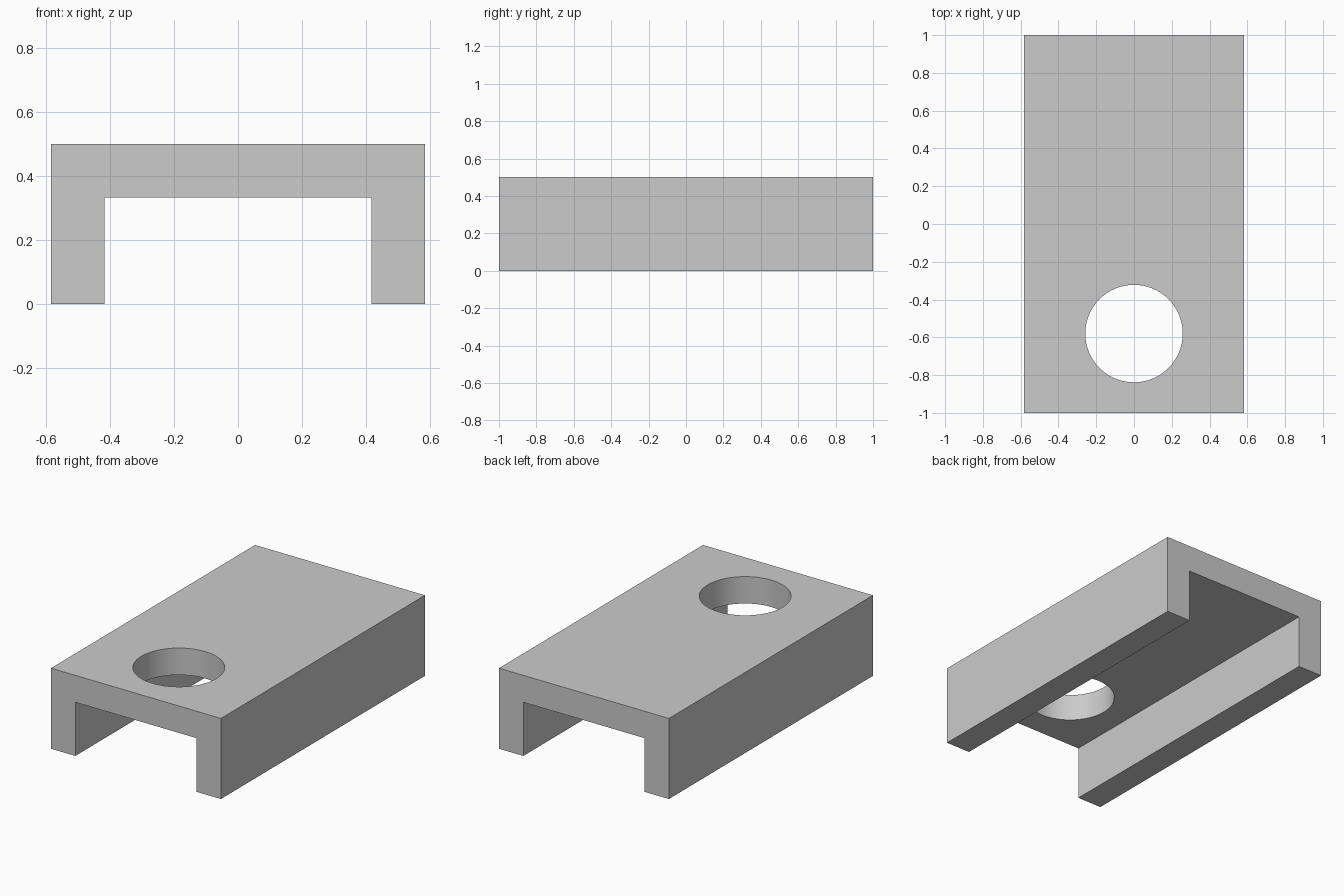
import bpy
import bmesh
from mathutils import Vector

default = bpy.data.objects.get("Cube")
if default:
    bpy.data.objects.remove(default, do_unlink=True)

HALF_WIDTH, HEIGHT, LENGTH = 0.583, 0.5, 2.0
WALL = 0.167
HOLE_Y, HOLE_RADIUS = -0.58, 0.258

# Plain grey material
grey = bpy.data.materials.new("plain grey")
grey.use_nodes = True
colour = (0.6, 0.6, 0.6, 1)
grey.diffuse_color = colour
grey.node_tree.nodes["Principled BSDF"].inputs["Base Color"].default_value = colour

# Channel: U-shaped profile extruded along y
inner, ceiling = HALF_WIDTH - WALL, HEIGHT - WALL
half = [(HALF_WIDTH, HEIGHT), (HALF_WIDTH, 0), (inner, 0), (inner, ceiling)]
profile = half + [(-x, z) for x, z in reversed(half)]

bm = bmesh.new()
face = bm.faces.new([bm.verts.new((x, -LENGTH / 2, z)) for x, z in profile])
extruded = bmesh.ops.extrude_face_region(bm, geom=[face])["geom"]
bmesh.ops.translate(bm, vec=Vector((0, LENGTH, 0)),
                    verts=[v for v in extruded if isinstance(v, bmesh.types.BMVert)])
bmesh.ops.recalc_face_normals(bm, faces=bm.faces)
mesh = bpy.data.meshes.new("channel_cover")
bm.to_mesh(mesh)
bm.free()
mesh.materials.append(grey)
cover = bpy.data.objects.new("channel_cover", mesh)
bpy.context.collection.objects.link(cover)

# Round hole through the top plate near the front
bpy.ops.mesh.primitive_cylinder_add(vertices=64, radius=HOLE_RADIUS, depth=WALL * 2,
                                    location=(0, HOLE_Y, HEIGHT - WALL / 2))
cutter = bpy.context.object
cutter.name = "hole_cutter"
cutter.hide_render = True
cutter.data.materials.append(grey)

cut = cover.modifiers.new("round_hole", "BOOLEAN")
cut.operation = "DIFFERENCE"
cut.solver = "EXACT"
cut.object = cutter

bpy.ops.object.select_all(action="DESELECT")
cover.select_set(True)
bpy.context.view_layer.objects.active = cover
bpy.ops.object.modifier_apply(modifier=cut.name)
bpy.data.objects.remove(cutter, do_unlink=True)

# Smooth hole wall, sharp box edges
bpy.ops.object.shade_smooth_by_angle()
